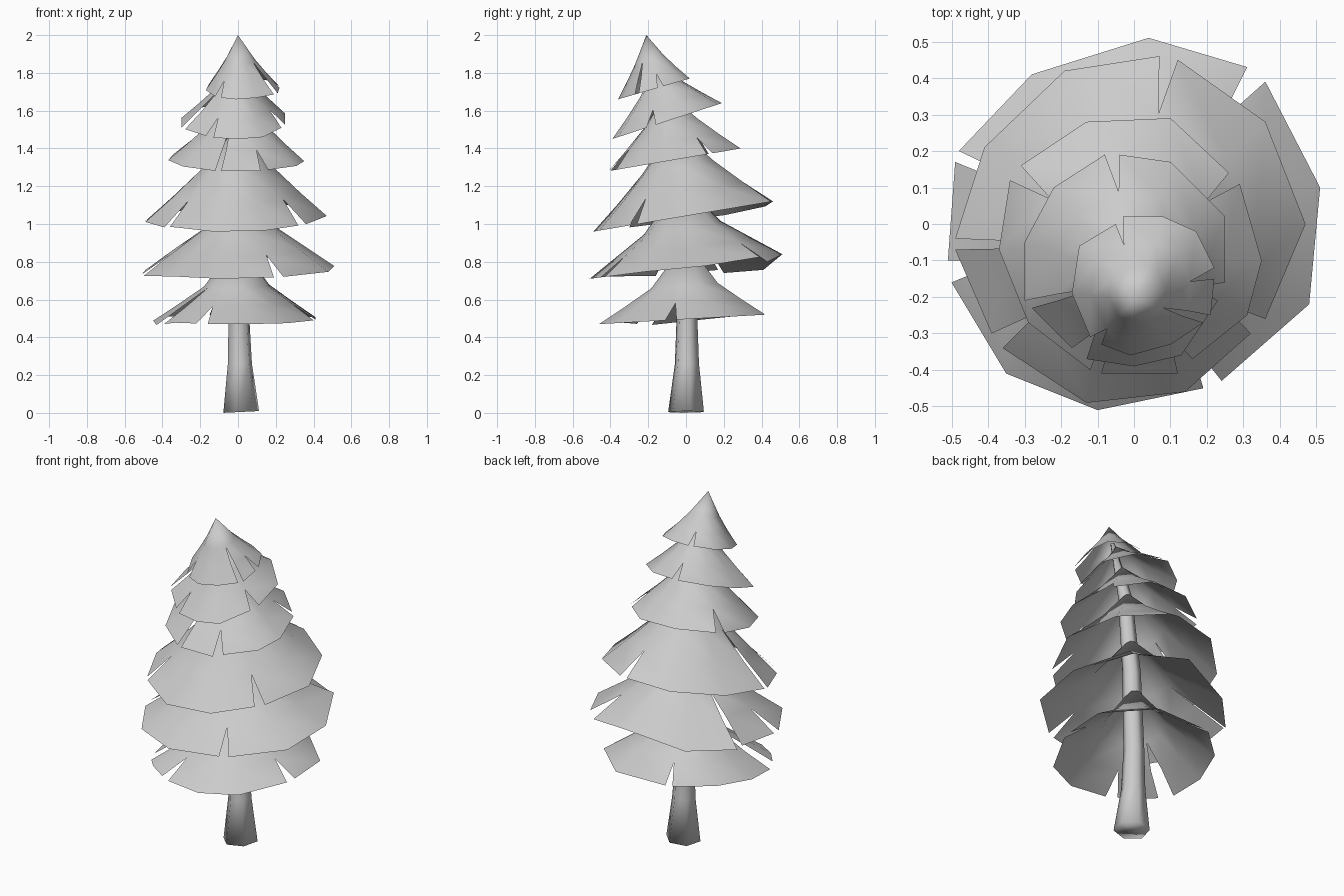
import bpy
import bmesh
from math import cos, sin, pi, tau
from mathutils import Vector

default = bpy.data.objects.get("Cube")
if default:
    bpy.data.objects.remove(default, do_unlink=True)

# One plain grey for the whole tree
grey = bpy.data.materials.new("light_grey")
grey.use_nodes = True
colour = (0.6, 0.6, 0.6, 1)
grey.diffuse_color = colour
grey.node_tree.nodes["Principled BSDF"].inputs["Base Color"].default_value = colour


def finish(name, bm):
    """Turn a bmesh into a smooth-shaded object with the shared material."""
    mesh = bpy.data.meshes.new(name)
    bm.to_mesh(mesh)
    bm.free()
    mesh.materials.append(grey)
    obj = bpy.data.objects.new(name, mesh)
    bpy.context.collection.objects.link(obj)
    bpy.ops.object.select_all(action="DESELECT")
    obj.select_set(True)
    bpy.context.view_layer.objects.active = obj
    bpy.ops.object.shade_smooth_by_angle(angle=pi)


def foliage_tier(name, apex, front_z, back_z, flaps, long_slits=(),
                 upper_drop=0.46, lower_drop=0.74):
    """A tilted paper-thin cone whose skirt is slit between neighbouring flaps.
    Each flap is a run of rim points (x, y, optional sag), going round anticlockwise.
    long_slits lists the flaps whose first edge is cut up to the upper ring."""
    bm = bmesh.new()
    apex = Vector(apex)
    tip = bm.verts.new(apex)
    ys = [p[1] for flap in flaps for p in flap]
    low, high = min(ys), max(ys)

    def rim_point(x, y, sag=0.0):
        t = (y - low) / (high - low)
        return Vector((x, y, front_z + t * (back_z - front_z) - sag))

    def ring_vert(rim, spread, drop):
        d = rim - apex
        return bm.verts.new(apex + Vector((d.x * spread, d.y * spread, d.z * drop)))

    rims = [[rim_point(*p) for p in flap] for flap in flaps]
    count = len(rims)
    middles = [(rims[i - 1][-1] + rims[i][0]) / 2 for i in range(count)]

    def ring(spread, drop, split=()):
        """One row of vertices per flap; neighbours share their end vertex unless split."""
        shared = [ring_vert(m, spread, drop) if i not in split else None
                  for i, m in enumerate(middles)]
        return [[shared[i] or ring_vert(rim[0], spread, drop)]
                + [ring_vert(p, spread, drop) for p in rim[1:-1]]
                + [shared[(i + 1) % count] or ring_vert(rim[-1], spread, drop)]
                for i, rim in enumerate(rims)]

    upper = ring(0.4, upper_drop)
    lower = ring(0.7, lower_drop, long_slits)
    for u, l, rim in zip(upper, lower, rims):
        edge = [bm.verts.new(p) for p in rim]
        for k in range(len(rim) - 1):
            bm.faces.new((tip, u[k], u[k + 1]))
            bm.faces.new((u[k], l[k], l[k + 1], u[k + 1]))
            bm.faces.new((l[k], edge[k], edge[k + 1], l[k + 1]))
    finish(name, bm)


# Trunk: a six-sided tube that flares at the foot and leans to the front
bm = bmesh.new()
stations = [((0.017, 0, 0.005), 0.098), ((0.01, 0.005, 0.26), 0.066), ((0.005, 0.005, 0.5), 0.057),
            ((0, -0.02, 1.0), 0.05), ((0, -0.075, 1.5), 0.038), ((0, -0.18, 1.88), 0.012)]
rings = []
for centre, radius in stations:
    rings.append([bm.verts.new(Vector(centre) + radius * Vector((cos(a), sin(a), 0)))
                  for a in (tau * (k + 0.25) / 6 for k in range(6))])
for v in rings[0]:
    v.co.z += 0.05 * (v.co.x - 0.017)
for a, b in zip(rings, rings[1:]):
    for k in range(6):
        n = (k + 1) % 6
        bm.faces.new((a[k], a[n], b[n], b[k]))
bm.faces.new(rings[0][::-1])
bm.faces.new(rings[-1])
finish("trunk", bm)

# Foliage, from the ground up
foliage_tier("foliage_bottom", (0, 0, 0.91), 0.47, 0.52, [
    [(0.41, -0.05), (0.41, 0.19), (0.17, 0.42), (-0.15, 0.41)],
    [(-0.19, 0.4), (-0.37, 0.24), (-0.45, 0.02, 0.01), (-0.43, -0.18, 0.02)],
    [(-0.39, -0.26, 0.01), (-0.33, -0.33), (-0.22, -0.4)],
    [(-0.16, -0.43), (0.06, -0.46), (0.26, -0.37), (0.4, -0.11)]],
    long_slits=(2,), upper_drop=0.57, lower_drop=0.79)

foliage_tier("foliage_second", (0, -0.03, 1.22), 0.71, 0.84, [
    [(0.31, 0.43, 0.03), (0.04, 0.51), (-0.28, 0.41, 0.07), (-0.48, 0.2, 0.06)],
    [(-0.49, 0.17, 0.04), (-0.51, -0.1, 0.03)],
    [(-0.5, -0.16, 0.03), (-0.35, -0.41), (-0.1, -0.51), (0.19, -0.45)],
    [(0.24, -0.43), (0.48, -0.22), (0.51, 0.1, 0.01), (0.36, 0.39)]],
    long_slits=(1,), upper_drop=0.54, lower_drop=0.77)

foliage_tier("foliage_third", (0, -0.06, 1.52), 0.96, 1.12, [
    [(0.07, 0.46), (-0.19, 0.42, 0.02), (-0.41, 0.21, 0.03), (-0.49, -0.04, 0.02)],
    [(-0.49, -0.07, 0.02), (-0.39, -0.3, 0.01)],
    [(-0.36, -0.34), (-0.13, -0.49), (0.14, -0.46), (0.32, -0.3)],
    [(0.36, -0.26), (0.47, 0), (0.36, 0.28), (0.12, 0.45)]],
    long_slits=(1,))

foliage_tier("foliage_fourth", (0, -0.1, 1.7), 1.28, 1.4, [
    [(0.26, 0.14), (0.1, 0.29), (-0.13, 0.28), (-0.31, 0.16)],
    [(-0.34, 0.12), (-0.37, -0.07), (-0.29, -0.27), (-0.12, -0.4)],
    [(-0.09, -0.41), (0.12, -0.41)],
    [(0.16, -0.37), (0.31, -0.25), (0.35, -0.1), (0.29, 0.11)]], long_slits=(2,))

foliage_tier("foliage_fifth", (0, -0.15, 1.85), 1.45, 1.64, [
    [(0.25, -0.16), (0.25, 0.02), (0.1, 0.17), (-0.04, 0.19)],
    [(-0.08, 0.19), (-0.22, 0.1), (-0.3, -0.05), (-0.3, -0.21)],
    [(-0.28, -0.23), (-0.17, -0.34)],
    [(-0.13, -0.37), (0, -0.39), (0.13, -0.36), (0.23, -0.21)]], long_slits=(2,))

foliage_tier("foliage_top", (0, -0.21, 2), 1.66, 1.77, [
    [(0.22, -0.12), (0.17, -0.02), (0.08, 0.02), (-0.03, 0.02)],
    [(-0.05, 0), (-0.15, -0.06), (-0.17, -0.19), (-0.12, -0.31)],
    [(-0.09, -0.33), (-0.01, -0.36), (0.1, -0.33), (0.19, -0.27)],
    [(0.21, -0.25), (0.22, -0.15)]], long_slits=(3,))
